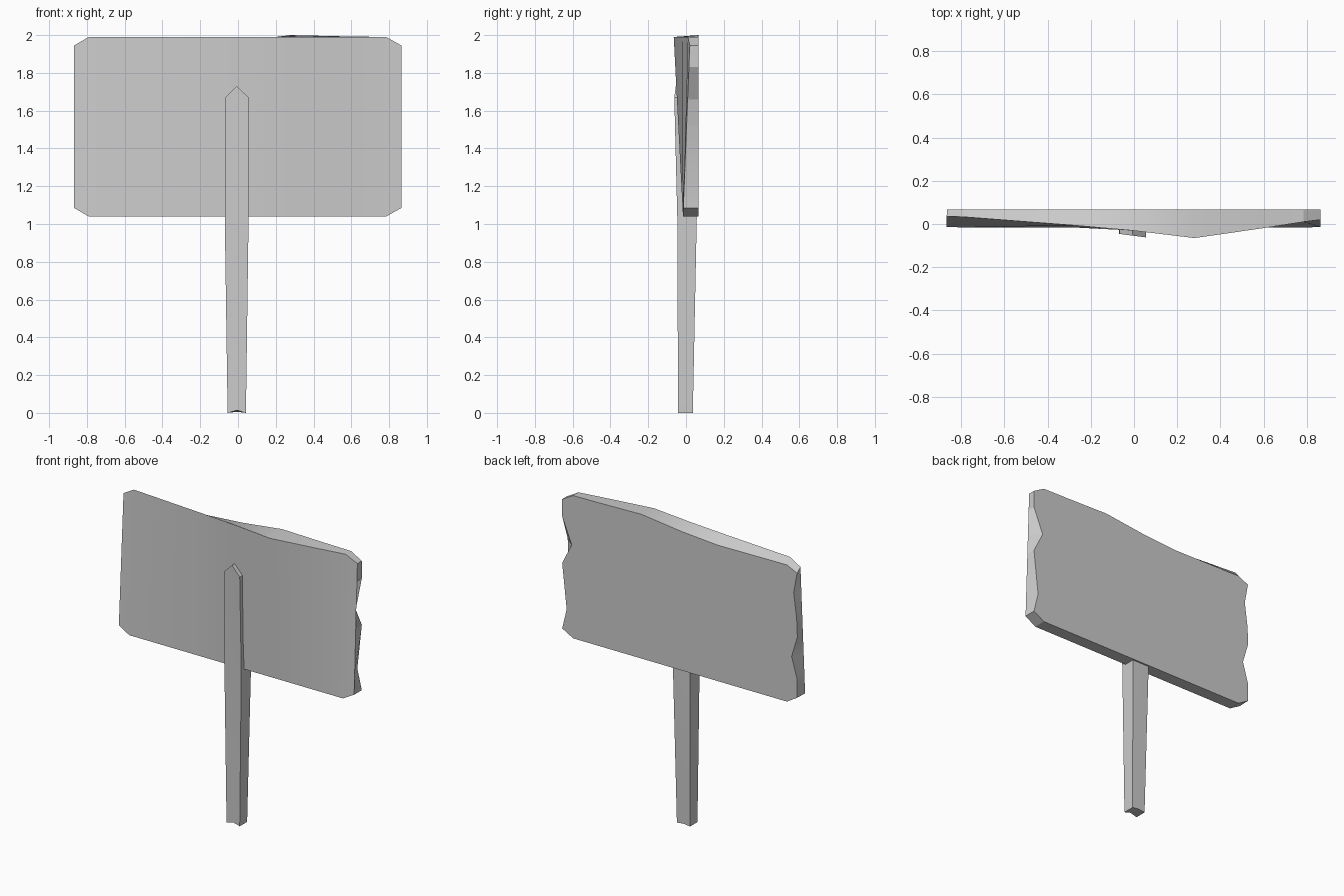
import bpy, bmesh

if "Cube" in bpy.data.objects:
    bpy.data.objects.remove(bpy.data.objects["Cube"])


def make_object(name, points, faces):
    bm = bmesh.new()
    verts = [bm.verts.new(p) for p in points]
    for f in faces:
        bm.faces.new([verts[i] for i in f])
    bmesh.ops.recalc_face_normals(bm, faces=bm.faces)
    mesh = bpy.data.meshes.new(name)
    bm.to_mesh(mesh)
    bm.free()
    obj = bpy.data.objects.new(name, mesh)
    bpy.context.collection.objects.link(obj)
    bpy.ops.object.select_all(action='DESELECT')
    obj.select_set(True)
    bpy.context.view_layer.objects.active = obj
    bpy.ops.object.shade_smooth_by_angle(angle=0.35)
    return obj


# Sign board: straight front outline, chipped back outline
Z0, Z1, BACK = 1.04, 1.99, 0.067
# x, front y at the top edge, back z at the top edge
columns = [(-0.79, 0.033, 1.95), (-0.28, -0.006, 1.945), (-0.01, -0.03, 1.965),
           (0.28, -0.065, 2.0), (0.58, -0.022, 1.993), (0.785, 0.01, 1.99)]
# z and back x of the chipped side edges, from bottom to top
right = [(1.085, 0.865), (1.22, 0.832), (1.52, 0.865), (1.66, 0.795),
         (1.83, 0.865), (1.945, 0.865)]
left = [(1.085, -0.865), (1.21, -0.865), (1.35, -0.825), (1.49, -0.867),
        (1.61, -0.862), (1.78, -0.84), (1.945, -0.865)]


def lean(top_y, z):
    return -0.016 + (top_y + 0.016) * (z - Z0) / (Z1 - Z0)


front = [(x, -0.016, Z0) for x, y, z in columns]
back = [(x, BACK, Z0) for x, y, z in columns]
front += [(0.865, lean(0.022, z), z) for z, x in right]
back += [(x, BACK, z) for z, x in right]
front += [(x, y, Z1) for x, y, z in reversed(columns)]
back += [(x, BACK, z) for x, y, z in reversed(columns)]
front += [(-0.868, lean(0.038, z), z) for z, x in reversed(left)]
back += [(x, BACK, z if z < 1.9 else 1.915) for z, x in reversed(left)]

total, n, r = len(front), len(columns), len(right)
top_end = 2 * n + r - 1                     # top-left corner of the front loop
faces = [(i, i + 1, top_end - i - 1, top_end - i) for i in range(n - 1)]
faces.append(tuple(range(n - 1, n + r + 1)))            # right end strip
faces.append(tuple(range(top_end, total)) + (0,))       # left end strip
faces.append(tuple(range(total, 2 * total)))            # flat back
faces += [(i, (i + 1) % total, total + (i + 1) % total, total + i)
          for i in range(total)]
make_object("sign_board", front + back, faces)

# Post: tapered stake with pointed top and notched foot
# left x, right x, front-left y, front-right y, back y, z, middle front z, middle back z
sections = [(-0.055, 0.042, -0.042, -0.042, 0.036, 0.0, 0.014, 0.006),
            (-0.07, 0.056, -0.043, -0.046, 0.057, 1.03, 1.03, 1.03),
            (-0.068, 0.056, -0.046, -0.062, 0.02, 1.67, 1.73, 1.73)]
points, faces = [], []
for xl, xr, yl, yr, yb, z, zf, zb in sections:
    xm = (xl + xr) / 2
    points += [(xl, yl, z), (xm, (yl + yr) / 2, zf), (xr, yr, z),
               (xr, yb, z), (xm, yb, zb), (xl, yb, z)]
for s in (0, 6):
    faces += [(s + i, s + (i + 1) % 6, s + 6 + (i + 1) % 6, s + 6 + i)
              for i in range(6)]
for s in (0, 12):
    faces += [(s, s + 1, s + 4, s + 5), (s + 1, s + 2, s + 3, s + 4)]
make_object("post", points, faces)
